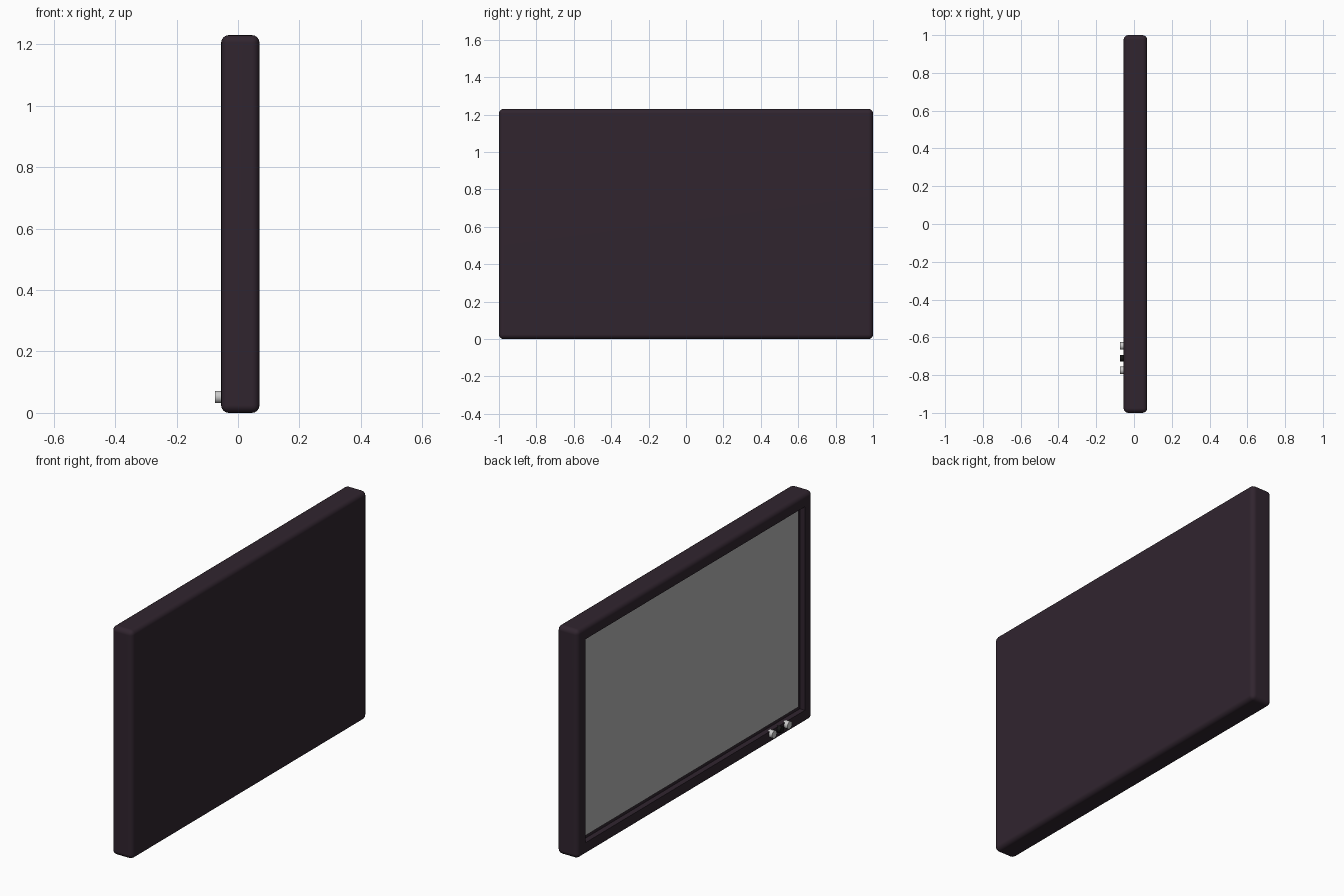
import bpy, bmesh, math
from mathutils import Matrix, Vector

if "Cube" in bpy.data.objects:
    bpy.data.objects.remove(bpy.data.objects["Cube"], do_unlink=True)


def material(name, rgb):
    m = bpy.data.materials.new(name)
    m.use_nodes = True
    m.diffuse_color = (*rgb, 1)
    m.node_tree.nodes["Principled BSDF"].inputs["Base Color"].default_value = (*rgb, 1)
    return m


casing_mat = material("dark plum plastic", (0.03, 0.018, 0.028))
screen_mat = material("screen grey", (0.45, 0.45, 0.45))
knob_mat = material("light grey", (0.6, 0.6, 0.6))
black_mat = material("black", (0.008, 0.008, 0.008))


def finish(bm, name, mat):
    """Turn a bmesh into a smooth shaded object with sharp corners kept."""
    bmesh.ops.recalc_face_normals(bm, faces=bm.faces)
    mesh = bpy.data.meshes.new(name)
    bm.to_mesh(mesh)
    bm.free()
    mesh.materials.append(mat)
    ob = bpy.data.objects.new(name, mesh)
    bpy.context.collection.objects.link(ob)
    bpy.ops.object.select_all(action="DESELECT")
    ob.select_set(True)
    bpy.context.view_layer.objects.active = ob
    bpy.ops.object.shade_smooth_by_angle(angle=math.radians(35))
    weighted = ob.modifiers.new("even_normals", "WEIGHTED_NORMAL")
    weighted.keep_sharp = True
    return ob


def box(lo, hi):
    lo, hi = Vector(lo), Vector(hi)
    bm = bmesh.new()
    bmesh.ops.create_cube(bm, size=1)
    bmesh.ops.scale(bm, vec=hi - lo, verts=bm.verts)
    bmesh.ops.translate(bm, vec=(lo + hi) / 2, verts=bm.verts)
    return bm


FACE_X, BACK_X, HEIGHT = -0.055, 0.07, 1.23
ROUND, RIM, DEPTH = 0.025, 0.085, 0.03

# Rounded casing with a recessed opening on its -x side
bm = box((FACE_X, -1, 0), (BACK_X, 1, HEIGHT))
bmesh.ops.bevel(bm, geom=bm.edges[:], offset=ROUND, segments=4,
                profile=0.5, affect="EDGES")
panel = min(bm.faces, key=lambda f: f.calc_center_median().x)
bmesh.ops.inset_region(bm, faces=[panel], thickness=RIM - ROUND)
moved = bmesh.ops.extrude_discrete_faces(bm, faces=[panel])["faces"][0]
bmesh.ops.translate(bm, vec=(DEPTH, 0, 0), verts=moved.verts)
finish(bm, "casing", casing_mat)

# Screen plate lying in the recess
finish(box((FACE_X + DEPTH - 0.004, RIM - 1, RIM),
           (FACE_X + DEPTH + 0.004, 1 - RIM, HEIGHT - RIM)), "screen", screen_mat)

# Row of round controls on the lower rim
for name, y, radius, mat in (("left_knob", -0.645, 0.02, knob_mat),
                             ("middle_button", -0.71, 0.017, black_mat),
                             ("right_knob", -0.775, 0.02, knob_mat)):
    bm = bmesh.new()
    bmesh.ops.create_cone(bm, cap_ends=True, segments=24, radius1=radius,
                          radius2=radius, depth=0.03,
                          matrix=Matrix.Translation((FACE_X - 0.005, y, 0.052))
                          @ Matrix.Rotation(math.pi / 2, 4, "Y"))
    finish(bm, name, mat)
